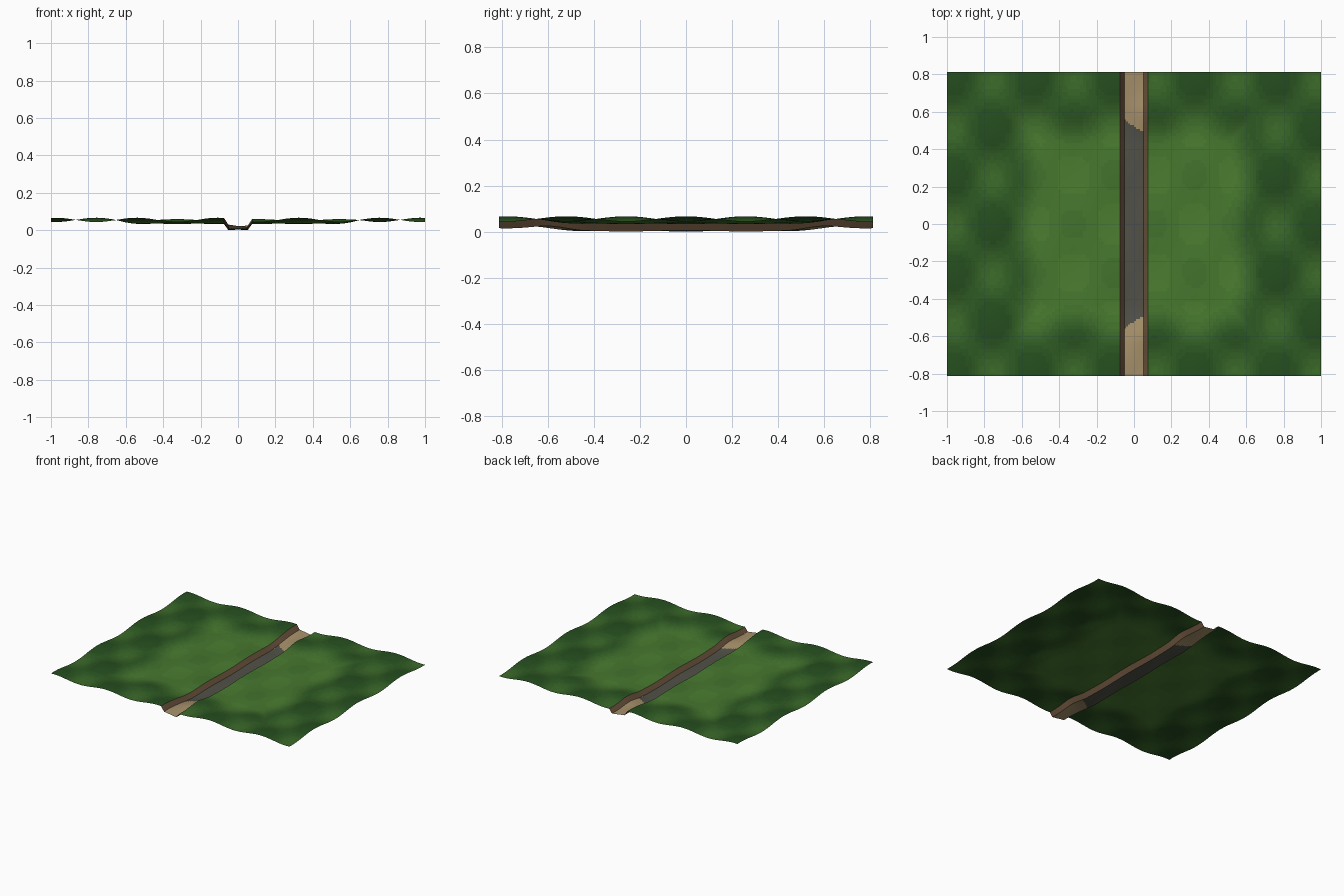
import bpy
import bmesh
from math import sin, cos

if "Cube" in bpy.data.objects:
    bpy.data.objects.remove(bpy.data.objects["Cube"])

HALF_X, HALF_Y = 1.0, 0.813
RIM, BED = 0.075, 0.052      # half widths of the trench at top and bottom
DEPTH = 0.033
Z_SHIFT = -0.001


def smooth(a, b, v):
    t = min(1, max(0, (v - a) / (b - a)))
    return t * t * (3 - 2 * t)


def height(x, y):
    """Rolling border around a nearly flat middle, with a trench along y."""
    wave = sin(14.5 * x) * cos(12.08 * y)
    t = max(smooth(0.50, 0.68, abs(x)), smooth(0.43, 0.64, abs(y)))
    flat, rolling = 0.037 + 0.0035 * wave, 0.056 + 0.0115 * wave
    cut = min(1, max(0, (RIM - abs(x)) / (RIM - BED)))
    return flat + (rolling - flat) * t - DEPTH * cut + Z_SHIFT


def material(name, rgb):
    m = bpy.data.materials.new(name)
    m.diffuse_color = [(c / 255) ** 2.2 for c in rgb] + [1]
    m.use_nodes = True
    m.node_tree.nodes["Principled BSDF"].inputs["Base Color"].default_value = m.diffuse_color
    return m


def sheet(name, x0, x1, nx, mats, pick, ny=90):
    """Grid strip draped on the height function, coloured per face."""
    bm = bmesh.new()
    rows = []
    for j in range(ny + 1):
        y = -HALF_Y + 2 * HALF_Y * j / ny
        xs = [x0 + (x1 - x0) * i / nx for i in range(nx + 1)]
        rows.append([bm.verts.new((x, y, height(x, y))) for x in xs])
    for a, b in zip(rows, rows[1:]):
        for i in range(nx):
            f = bm.faces.new((a[i], a[i + 1], b[i + 1], b[i]))
            f.smooth = True
            f.material_index = pick(f.calc_center_median())
    me = bpy.data.meshes.new(name)
    bm.to_mesh(me)
    bm.free()
    for m in mats:
        me.materials.append(m)
    ob = bpy.data.objects.new(name, me)
    bpy.context.collection.objects.link(ob)
    return ob


# Greens run from light in the hollows to dark on the crests
N = 10
low, high = (76, 124, 52), (42, 80, 36)
greens = [material(f"grass_{i}", [a + (b - a) * i / (N - 1) for a, b in zip(low, high)])
          for i in range(N)]
grey = material("wet_bed", (82, 82, 74))
sand = material("sand", (166, 144, 106))
brown = material("earth", (112, 88, 66))


def grass_shade(c):
    return min(N - 1, max(0, int((c.z - 0.032) / 0.030 * N)))


# Grass on both sides, trench banks, and the bed between them
for side, s in (("left", -1), ("right", 1)):
    outer, rim, bed = sorted((s * HALF_X, s * RIM)), s * RIM, s * BED
    sheet(f"grass_{side}", *outer, 56, greens, grass_shade)
    sheet(f"bank_{side}", *sorted((rim, bed)), 3, [brown], lambda c: 0)
sheet("trench_bed", -BED, BED, 10, [grey, sand], lambda c: int(c.z > 0.0105), ny=160)
